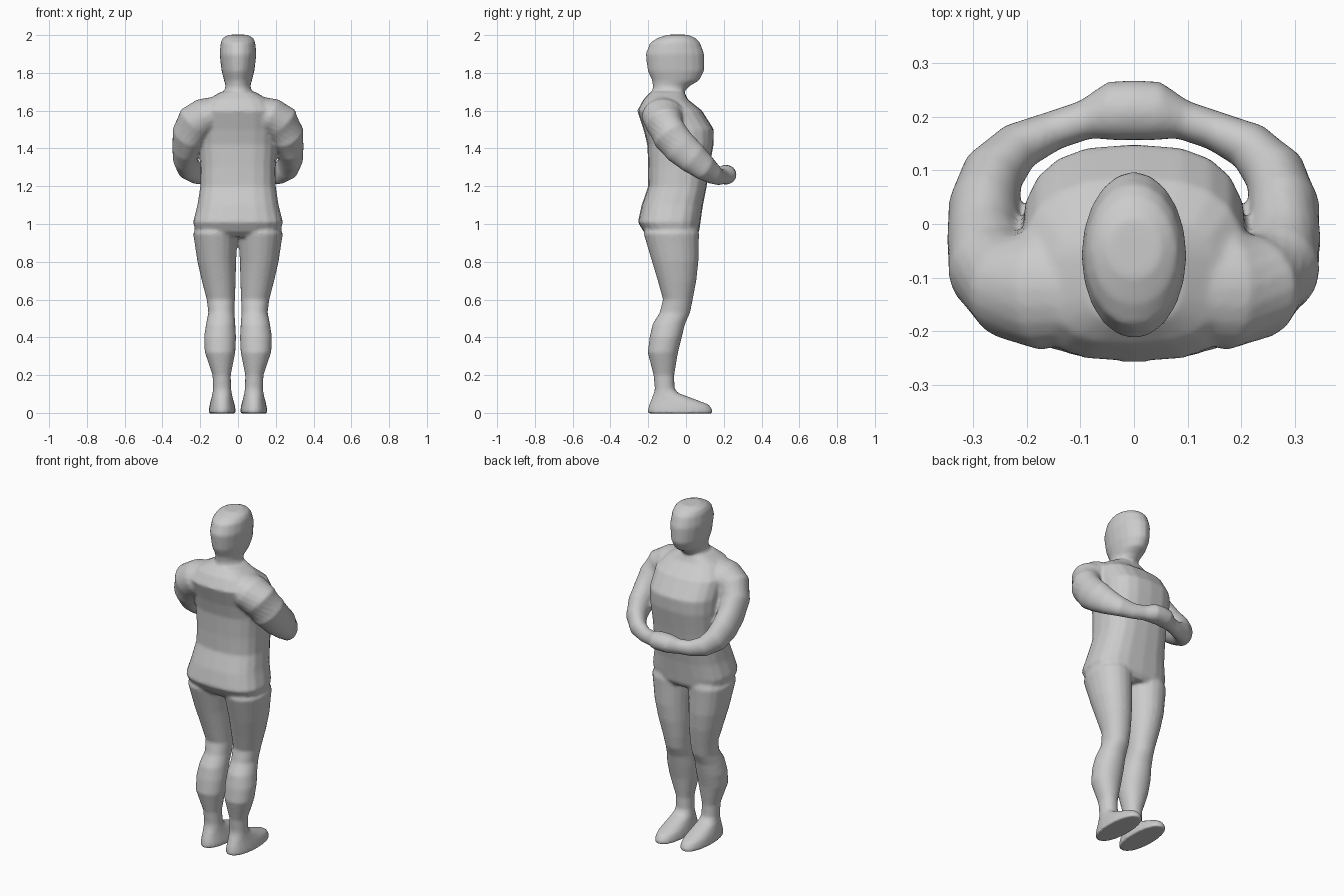
import bpy, bmesh, math
from mathutils import Vector

cube = bpy.data.objects.get("Cube")
if cube:
    bpy.data.objects.remove(cube, do_unlink=True)

clay = bpy.data.materials.new("clay grey")
clay.use_nodes = True
GREY = (0.6, 0.6, 0.6, 1)
clay.diffuse_color = GREY
clay.node_tree.nodes["Principled BSDF"].inputs["Base Color"].default_value = GREY
SIDES = 20


def ring(center, u, v, power=2.0):
    """Rounded cross-section spanned by the half-axes u and v."""
    pts = []
    for i in range(SIDES):
        a = math.tau * i / SIDES
        c, s = math.cos(a), math.sin(a)
        pts.append(center + u * math.copysign(abs(c) ** (2 / power), c)
                   + v * math.copysign(abs(s) ** (2 / power), s))
    return pts


def loft(name, rings):
    """Closed skin over a list of rings."""
    bm = bmesh.new()
    loops = [[bm.verts.new(p) for p in r] for r in rings]
    for a, b in zip(loops, loops[1:]):
        for i in range(SIDES):
            j = (i + 1) % SIDES
            bm.faces.new((a[i], a[j], b[j], b[i]))
    bm.faces.new(loops[0][::-1])
    bm.faces.new(loops[-1])
    bmesh.ops.recalc_face_normals(bm, faces=bm.faces)
    mesh = bpy.data.meshes.new(name)
    bm.to_mesh(mesh)
    bm.free()
    obj = bpy.data.objects.new(name, mesh)
    bpy.context.collection.objects.link(obj)
    return obj


def upright(name, sections, power=2.0, side=1):
    """Loft of level rings: height, back, front, inner x, outer x."""
    return loft(name, [
        ring(Vector((side * (x0 + x1) / 2, (y0 + y1) / 2, z)),
             Vector(((x1 - x0) / 2, 0, 0)), Vector((0, (y1 - y0) / 2, 0)), power)
        for z, y0, y1, x0, x1 in sections])


def limb(name, path, side=1):
    """Loft of rings square to a path: x, y, z, level radius, steep radius."""
    pts = [Vector((side * p[0], p[1], p[2])) for p in path]
    rings = []
    for i, p in enumerate(pts):
        t = (pts[min(i + 1, len(pts) - 1)] - pts[max(i - 1, 0)]).normalized()
        u = t.cross(Vector((0, 0, 1))).normalized()
        rings.append(ring(p, u * path[i][3], u.cross(t) * path[i][4]))
    return loft(name, rings)


def centred(sections):
    return [(z, y0, y1, -w, w) for z, y0, y1, w in sections]


# Trunk from hips to base of neck
parts = [upright("torso", centred([
    (0.93, -0.19, 0.05, 0.16), (0.96, -0.225, 0.07, 0.225),
    (1.01, -0.255, 0.077, 0.238), (1.1, -0.235, 0.09, 0.215),
    (1.2, -0.2, 0.11, 0.2), (1.3, -0.2, 0.125, 0.2),
    (1.42, -0.205, 0.146, 0.207), (1.5, -0.225, 0.148, 0.21),
    (1.6, -0.258, 0.085, 0.21), (1.66, -0.225, 0.01, 0.16),
    (1.7, -0.185, -0.01, 0.09)]), 2.7)]

# Head and neck
parts.append(upright("head", centred([
    (1.64, -0.19, -0.01, 0.09), (1.7, -0.178, -0.01, 0.075),
    (1.73, -0.175, 0.02, 0.066), (1.76, -0.18, 0.07, 0.074),
    (1.81, -0.203, 0.097, 0.087), (1.9, -0.214, 0.097, 0.098),
    (1.96, -0.19, 0.075, 0.092), (1.985, -0.15, 0.05, 0.08),
    (2.002, -0.1, 0.01, 0.05)])))

LEG = [(1.02, -0.2, 0.05, 0.02, 0.2), (0.95, -0.225, 0.07, 0.0, 0.238),
       (0.9, -0.21, 0.068, 0.004, 0.23), (0.8, -0.18, 0.066, 0.01, 0.215),
       (0.7, -0.15, 0.055, 0.012, 0.192), (0.6, -0.122, 0.036, 0.016, 0.166),
       (0.53, -0.14, 0.022, 0.018, 0.157), (0.47, -0.177, -0.005, 0.014, 0.17),
       (0.4, -0.193, -0.022, 0.01, 0.18), (0.32, -0.203, -0.042, 0.014, 0.176),
       (0.2, -0.172, -0.062, 0.038, 0.135), (0.12, -0.165, -0.06, 0.036, 0.133),
       (0.06, -0.17, -0.06, 0.04, 0.13)]
FOOT = [(0.14, -0.163, -0.07, 0.038, 0.131), (0.105, -0.17, -0.04, 0.033, 0.135),
        (0.075, -0.183, 0.04, 0.026, 0.142), (0.045, -0.195, 0.12, 0.018, 0.15),
        (0.02, -0.202, 0.14, 0.013, 0.154), (-0.003, -0.202, 0.142, 0.012, 0.156)]
ARM = [(0.1, -0.12, 1.6, 0.1, 0.08), (0.17, -0.12, 1.57, 0.115, 0.1),
       (0.225, -0.115, 1.535, 0.1, 0.105), (0.262, -0.085, 1.47, 0.085, 0.1),
       (0.278, -0.03, 1.405, 0.07, 0.093), (0.279, 0.035, 1.35, 0.066, 0.085),
       (0.262, 0.095, 1.3, 0.058, 0.072), (0.215, 0.145, 1.265, 0.046, 0.056),
       (0.15, 0.174, 1.25, 0.037, 0.045), (0.09, 0.194, 1.252, 0.037, 0.042),
       (0.04, 0.21, 1.26, 0.056, 0.052), (-0.02, 0.212, 1.262, 0.056, 0.052)]

# Legs, feet and folded arms on both sides
for side, word in ((1, "left"), (-1, "right")):
    parts.append(upright(word + "_leg", LEG, 2.1, side))
    parts.append(upright(word + "_foot", FOOT, 2.2, side))
    parts.append(limb(word + "_arm", ARM, side))

# Fuse everything into one continuous skin
bpy.ops.object.select_all(action='DESELECT')
for p in parts:
    p.select_set(True)
body = parts[0]
bpy.context.view_layer.objects.active = body
bpy.ops.object.join()
body.name = "standing_figure"
remesh = body.modifiers.new("fuse", 'REMESH')
remesh.mode = 'VOXEL'
remesh.voxel_size = 0.008
soften = body.modifiers.new("soften", 'SMOOTH')
soften.factor = 0.5
soften.iterations = 8
bpy.ops.object.convert(target='MESH')
body.data.materials.clear()
body.data.materials.append(clay)
bpy.ops.object.shade_smooth_by_angle(angle=math.radians(60))
